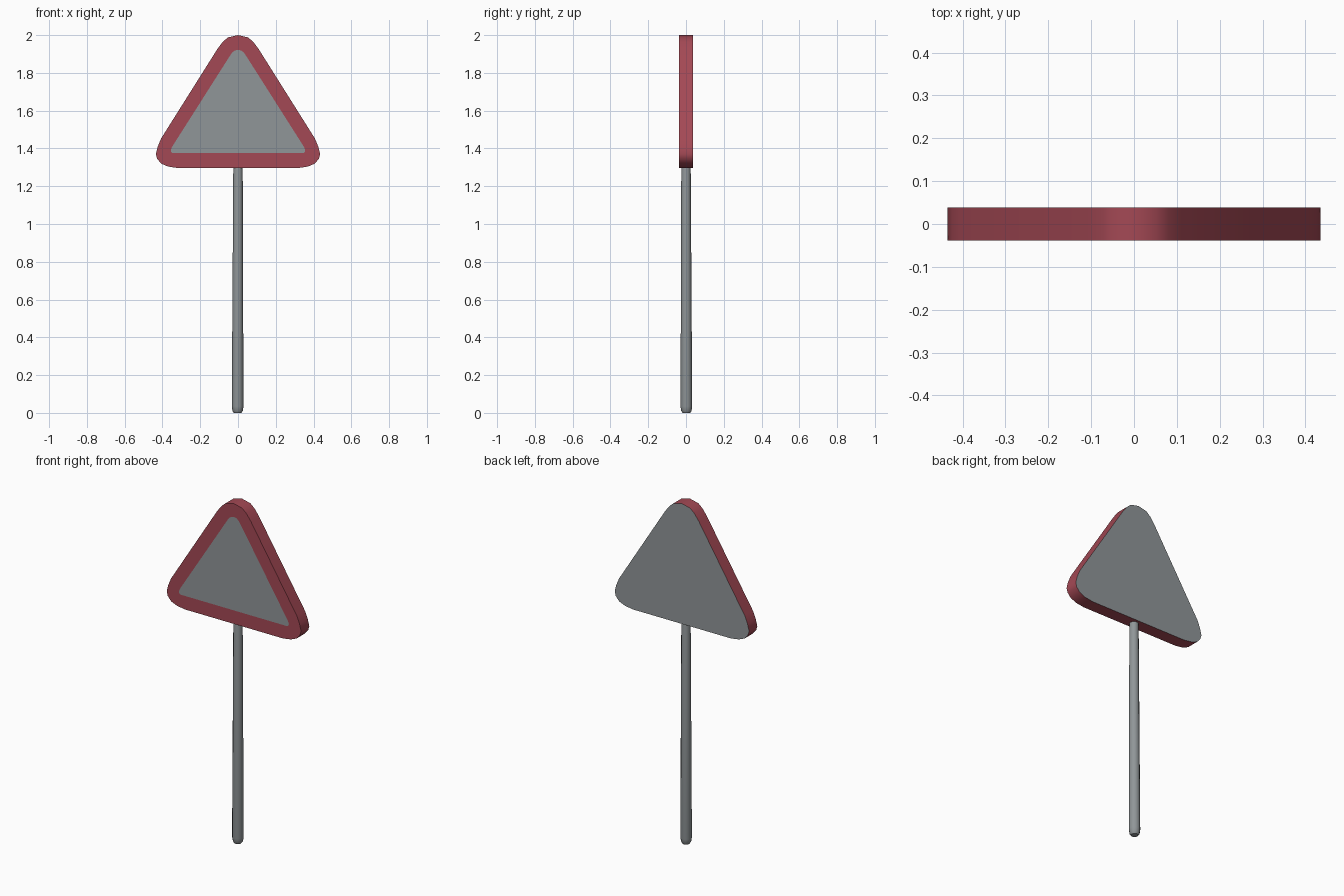
import bpy, bmesh, math

if "Cube" in bpy.data.objects:
    bpy.data.objects.remove(bpy.data.objects["Cube"])


def make_material(name, rgb):
    mat = bpy.data.materials.new(name)
    mat.diffuse_color = (*rgb, 1.0)
    mat.use_nodes = True
    mat.node_tree.nodes["Principled BSDF"].inputs["Base Color"].default_value = mat.diffuse_color
    return mat


GREY = make_material("grey metal", (0.28, 0.305, 0.315))
RED = make_material("muted red", (0.37, 0.066, 0.09))


def finish(bm, name, mats, angle=40):
    bmesh.ops.recalc_face_normals(bm, faces=bm.faces)
    mesh = bpy.data.meshes.new(name)
    bm.to_mesh(mesh)
    bm.free()
    for m in mats:
        mesh.materials.append(m)
    obj = bpy.data.objects.new(name, mesh)
    bpy.context.collection.objects.link(obj)
    bpy.ops.object.select_all(action='DESELECT')
    obj.select_set(True)
    bpy.context.view_layer.objects.active = obj
    bpy.ops.object.shade_smooth_by_angle(angle=math.radians(angle))
    return obj


def mirrored(half):
    """Close a right-hand half outline (first point on the axis)."""
    return half + [(-x, z) for x, z in reversed(half[1:])]


def bridge(bm, a, b, material):
    n = len(a)
    for i in range(n):
        j = (i + 1) % n
        bm.faces.new((a[i], a[j], b[j], b[i])).material_index = material


# Sign panel: rounded triangle with a flush inner triangle on the front
outer = mirrored([(0, 2.0), (0.053, 1.988), (0.08, 1.965), (0.11, 1.925),
                  (0.407, 1.453), (0.425, 1.41), (0.435, 1.37), (0.428, 1.345),
                  (0.407, 1.32), (0.37, 1.304), (0.317, 1.296)])
inner = mirrored([(0, 1.922), (0.018, 1.918), (0.03, 1.908), (0.04, 1.895),
                  (0.345, 1.415), (0.352, 1.402), (0.356, 1.39), (0.353, 1.381),
                  (0.349, 1.377), (0.343, 1.375), (0.335, 1.375)])
HALF = 0.038
bm = bmesh.new()
front = [bm.verts.new((x, -HALF, z)) for x, z in outer]
back = [bm.verts.new((x, HALF, z)) for x, z in outer]
face = [bm.verts.new((x, -HALF, z)) for x, z in inner]
bridge(bm, front, back, 1)       # red rim
bridge(bm, face, front, 1)       # red border
bm.faces.new(face).material_index = 0
bm.faces.new(back).material_index = 0
finish(bm, "sign_panel", [GREY, RED])

# Pole: slightly tapered, slightly leaning tube with a rounded foot
SIDES = 12
bm = bmesh.new()
rings = []
for z, r in [(0, 0.02), (0.01, 0.027), (0.035, 0.031), (1.285, 0.025), (1.31, 0.022)]:
    lean = 0.002 * (1 - z / 1.31)
    rings.append([bm.verts.new((r * math.cos(2 * math.pi * i / SIDES) - lean,
                                r * math.sin(2 * math.pi * i / SIDES) + lean, z))
                  for i in range(SIDES)])
for a, b in zip(rings, rings[1:]):
    bridge(bm, a, b, 0)
bm.faces.new(rings[0])
bm.faces.new(rings[-1])
finish(bm, "sign_pole", [GREY], 50)
